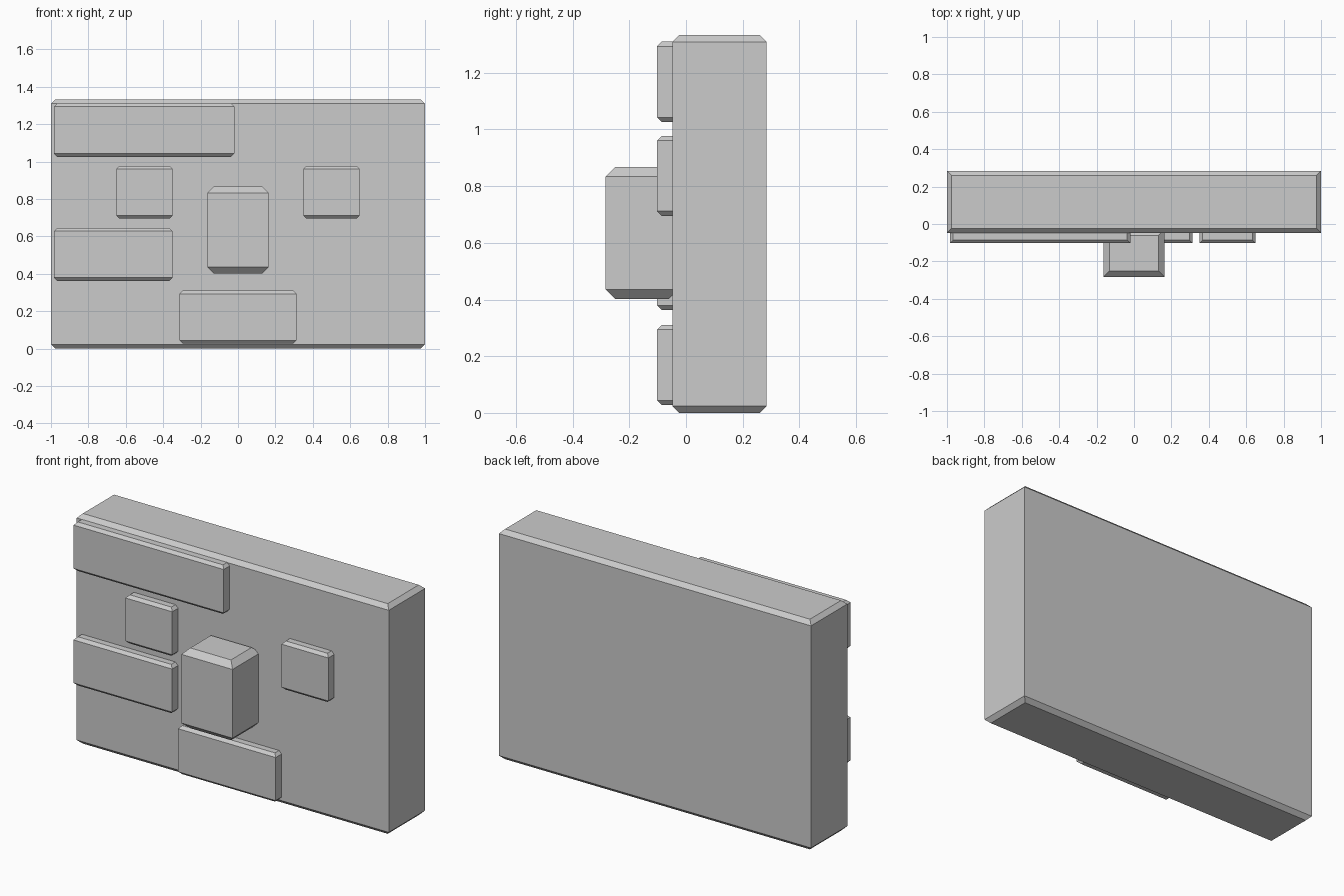
import bpy, bmesh
from mathutils import Vector

if "Cube" in bpy.data.objects:
    bpy.data.objects.remove(bpy.data.objects["Cube"])


def chamfered_box(name, x, y, z, c):
    """Box from axis ranges, with only its top and bottom rims chamfered by c."""
    bm = bmesh.new()
    bmesh.ops.create_cube(bm, size=1)
    for v in bm.verts:
        v.co = Vector([(r[0] + r[1]) / 2 + v.co[i] * (r[1] - r[0])
                       for i, r in enumerate((x, y, z))])
    rims = [e for e in bm.edges
            if abs(e.verts[0].co.z - e.verts[1].co.z) < 1e-5]
    bmesh.ops.bevel(bm, geom=rims, offset=c, offset_type='OFFSET',
                    segments=1, profile=0.5, affect='EDGES')
    bmesh.ops.recalc_face_normals(bm, faces=bm.faces)
    mesh = bpy.data.meshes.new(name)
    bm.to_mesh(mesh)
    bm.free()
    obj = bpy.data.objects.new(name, mesh)
    bpy.context.collection.objects.link(obj)
    return obj


# Main slab
chamfered_box("slab", (-1, 1), (-0.048, 0.284), (0, 1.333), 0.0235)

# Protruding centre block
chamfered_box("centre_block", (-0.164, 0.164), (-0.284, -0.028), (0.402, 0.867), 0.0335)

# Thin raised plates on the front face
plates = {
    "top_plate": ((-0.983, -0.02), (1.026, 1.31)),
    "left_plate": ((-0.983, -0.351), (0.363, 0.645)),
    "bottom_plate": ((-0.313, 0.313), (0.028, 0.31)),
}
for name, (x, z) in plates.items():
    chamfered_box(name, x, (-0.102, -0.03), z, 0.0165)

# Matching pair of square plates
for side, s in (("left", -1), ("right", 1)):
    x = sorted((s * 0.35, s * 0.65))
    chamfered_box(side + "_square_plate", x, (-0.102, -0.03), (0.695, 0.977), 0.0165)
